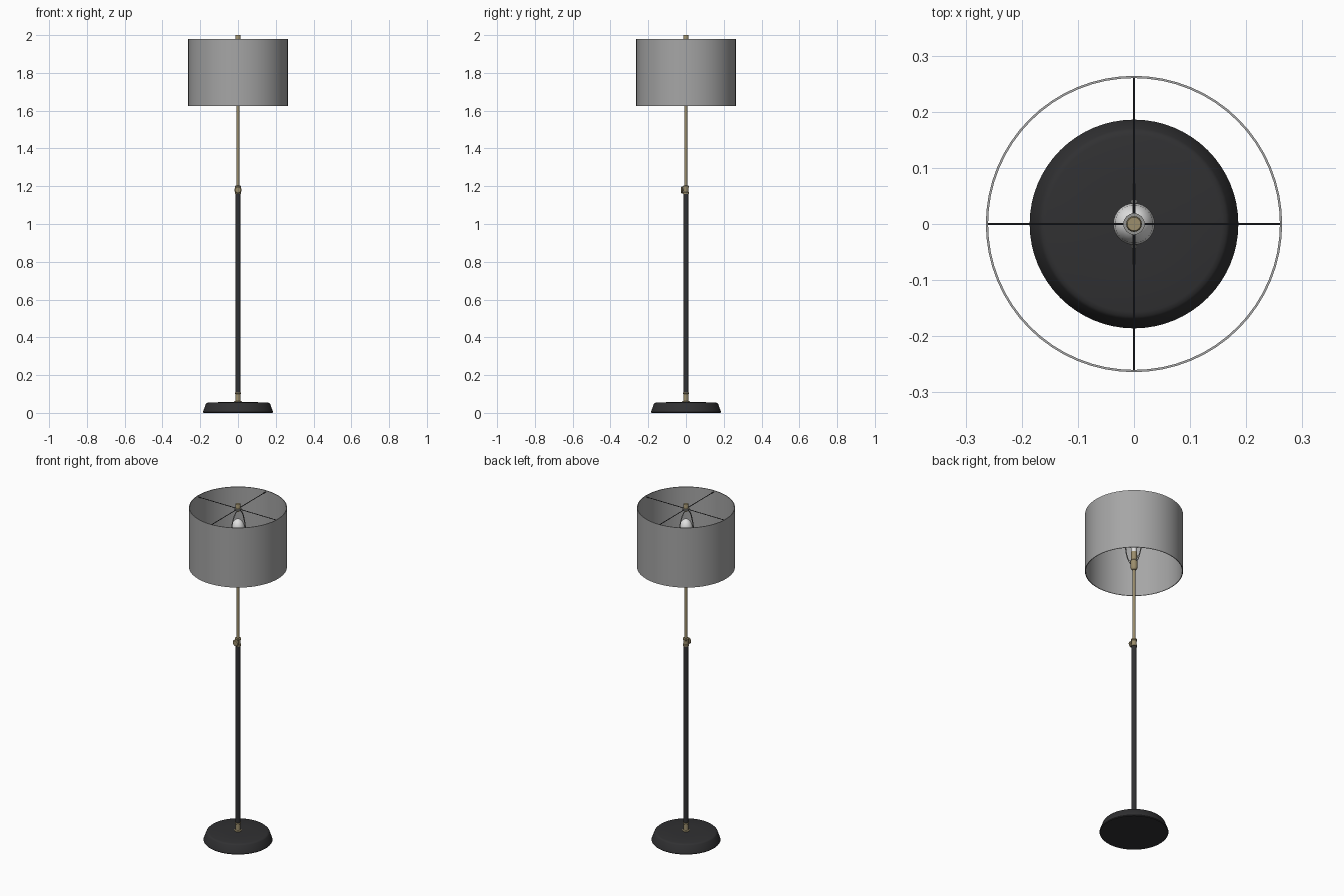
import bpy, bmesh, math
from mathutils import Matrix, Vector

if "Cube" in bpy.data.objects:
    bpy.data.objects.remove(bpy.data.objects["Cube"])


def material(name, rgb):
    m = bpy.data.materials.new(name)
    m.diffuse_color = (*rgb, 1)
    m.use_nodes = True
    m.node_tree.nodes["Principled BSDF"].inputs["Base Color"].default_value = m.diffuse_color
    return m


BLACK = material("black metal", (0.03, 0.03, 0.032))
BRASS = material("aged brass", (0.33, 0.27, 0.15))
FABRIC = material("grey fabric", (0.38, 0.38, 0.38))
GLASS = material("bulb white", (0.75, 0.75, 0.75))
STEEL = material("harp steel", (0.30, 0.30, 0.29))


def finish(name, bm, mat):
    bmesh.ops.remove_doubles(bm, verts=bm.verts, dist=1e-5)
    bmesh.ops.recalc_face_normals(bm, faces=bm.faces)
    mesh = bpy.data.meshes.new(name)
    bm.to_mesh(mesh)
    bm.free()
    mesh.materials.append(mat)
    ob = bpy.data.objects.new(name, mesh)
    bpy.context.collection.objects.link(ob)
    bpy.ops.object.select_all(action='DESELECT')
    ob.select_set(True)
    bpy.context.view_layer.objects.active = ob
    bpy.ops.object.shade_smooth_by_angle(angle=math.radians(35))
    return ob


def lathe(name, profile, mat, steps=32, closed=False, matrix=None):
    """Revolve (radius, height) points around z."""
    bm = bmesh.new()
    vs = [bm.verts.new((r, 0, z)) for r, z in profile]
    edges = [bm.edges.new(p) for p in zip(vs, vs[1:])]
    if closed:
        edges.append(bm.edges.new((vs[-1], vs[0])))
    bmesh.ops.spin(bm, geom=vs + edges, cent=(0, 0, 0), axis=(0, 0, 1),
                   angle=math.tau, steps=steps, use_duplicate=False)
    if matrix:
        bm.transform(matrix)
    return finish(name, bm, mat)


def rod(name, a, b, radius, mat, sides=10):
    a, b = Vector(a), Vector(b)
    m = Matrix.Translation(a) @ (b - a).to_track_quat('Z', 'Y').to_matrix().to_4x4()
    n = (b - a).length
    return lathe(name, [(0, 0), (radius, 0), (radius, n), (0, n)], mat, sides, matrix=m)


def wire(name, points, radius, mat):
    """Round wire through smooth points in the yz plane."""
    cu = bpy.data.curves.new(name + "_path", 'CURVE')
    cu.dimensions = '3D'
    cu.bevel_depth = radius
    cu.bevel_resolution = 2
    cu.resolution_u = 6
    cu.use_fill_caps = True
    sp = cu.splines.new('BEZIER')
    sp.bezier_points.add(len(points) - 1)
    for bp, (y, z) in zip(sp.bezier_points, points):
        bp.co = (0, y, z)
        bp.handle_left_type = bp.handle_right_type = 'AUTO'
    tmp = bpy.data.objects.new(name + "_path", cu)
    bpy.context.collection.objects.link(tmp)
    bpy.context.view_layer.update()
    mesh = tmp.evaluated_get(bpy.context.evaluated_depsgraph_get()).to_mesh()
    bm = bmesh.new()
    bm.from_mesh(mesh)
    bpy.data.objects.remove(tmp)
    return finish(name, bm, mat)


# Weighted base with sloping sides and a barely domed top
lathe("base", [(0, 0), (0.183, 0), (0.186, 0.004), (0.184, 0.010), (0.170, 0.048),
               (0.165, 0.053), (0.157, 0.055), (0.08, 0.057), (0, 0.058)], BLACK, 64)

# Stem: lower collar, pole and sliding rod
lathe("base_collar", [(0, 0.055), (0.020, 0.055), (0.020, 0.061), (0.014, 0.064),
                      (0.014, 0.100), (0.017, 0.102), (0.017, 0.108), (0, 0.108)], BRASS)
rod("pole", (0, 0, 0.106), (0, 0, 1.162), 0.0145, BLACK, 32)
rod("upper_rod", (0, 0, 1.15), (0, 0, 1.66), 0.0075, BRASS, 20)

# Height adjuster and its front knob
lathe("height_adjuster", [(0, 1.158), (0.017, 1.158), (0.017, 1.167), (0.014, 1.169),
                          (0.014, 1.192), (0.017, 1.194), (0.017, 1.202), (0, 1.204)], BRASS)
rod("knob_shaft", (0, 0, 1.18), (0, -0.018, 1.18), 0.007, BRASS, 16)
lathe("adjuster_knob", [(0, 0), (0.016, 0), (0.019, 0.003), (0.019, 0.007),
                        (0.015, 0.011), (0, 0.012)], BRASS, 24,
      matrix=Matrix.Translation((0, -0.015, 1.18)) @ Matrix.Rotation(math.pi / 2, 4, 'X'))

# Socket and bulb
lathe("socket", [(0, 1.635), (0.012, 1.635), (0.019, 1.648), (0.019, 1.690),
                 (0.016, 1.694), (0.016, 1.745), (0, 1.745)], BRASS)
lathe("bulb", [(0, 1.735), (0.014, 1.735), (0.016, 1.765), (0.025, 1.800), (0.034, 1.828),
               (0.037, 1.853), (0.034, 1.877), (0.025, 1.896), (0.012, 1.907), (0, 1.910)], GLASS)

# Harp holding the shade, with ferrules at its feet
side = [(0.024, 1.69), (0.040, 1.705), (0.058, 1.745), (0.070, 1.81),
        (0.058, 1.885), (0.030, 1.945)]
wire("harp", [(-y, z) for y, z in side] + [(0, 1.962)] + side[::-1], 0.003, STEEL)
rod("harp_saddle", (0, -0.027, 1.689), (0, 0.027, 1.689), 0.004, STEEL)
for s, label in ((-1, "front"), (1, "back")):
    rod(label + "_ferrule", (0, s * 0.025, 1.686), (0, s * 0.040, 1.708), 0.0055, STEEL, 12)

# Drum shade, open at both ends
lathe("shade", [(0.264, 1.625), (0.264, 1.980), (0.260, 1.980), (0.260, 1.625)],
      FABRIC, 64, closed=True)

# Four spokes, hub ring and finial
for i in range(4):
    a = i * math.pi / 2
    c, s = math.cos(a), math.sin(a)
    rod("shade_spoke", (0.012 * c, 0.012 * s, 1.971), (0.262 * c, 0.262 * s, 1.971), 0.002, BLACK, 8)
lathe("shade_hub", [(0, 1.966), (0.019, 1.966), (0.019, 1.975), (0, 1.975)], STEEL)
lathe("finial", [(0, 1.955), (0.008, 1.955), (0.008, 1.975), (0.014, 1.976),
                 (0.014, 1.997), (0.012, 2.0), (0, 2.0)], BRASS)
